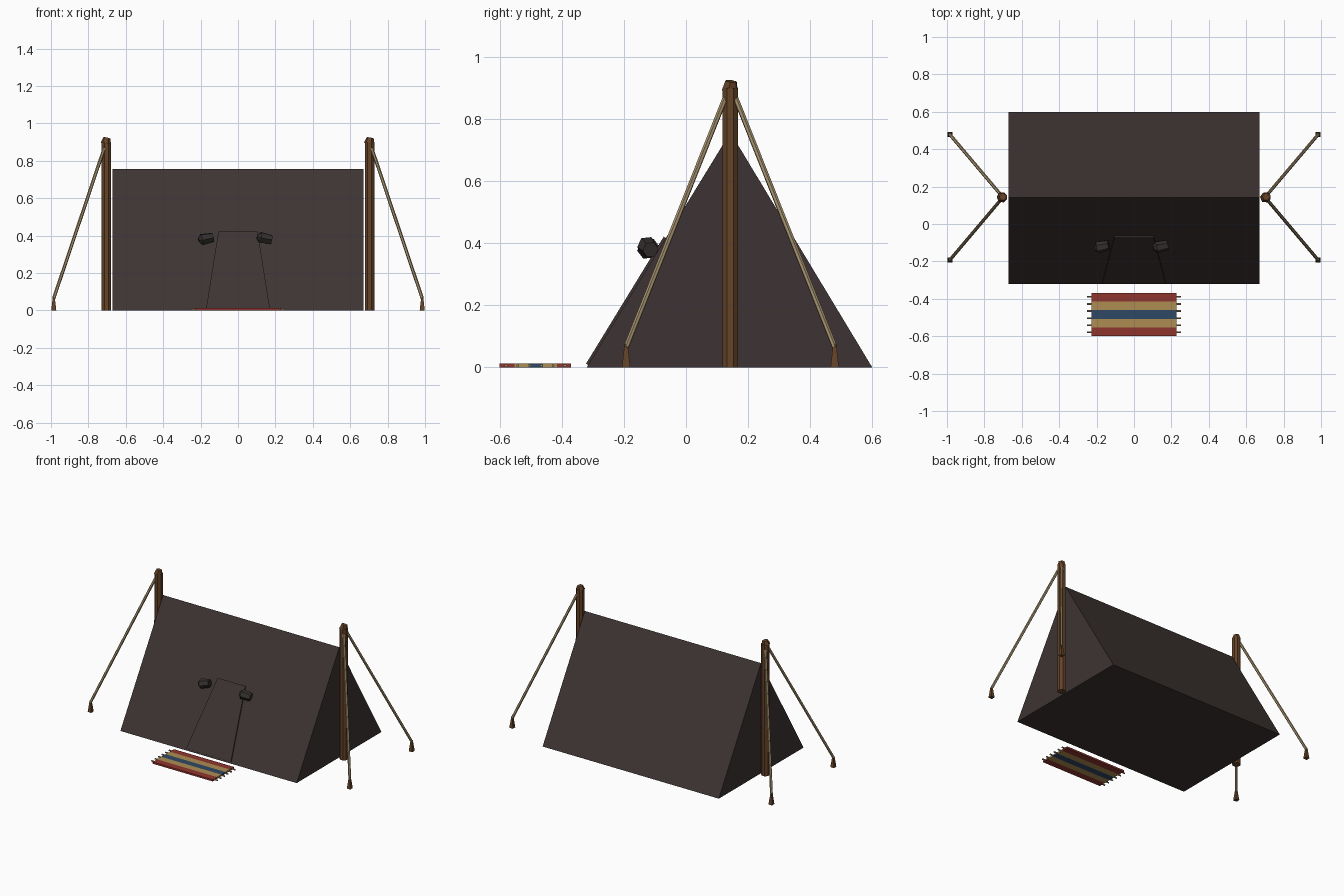
import bpy, bmesh, math
from mathutils import Vector, Euler

if "Cube" in bpy.data.objects:
    bpy.data.objects.remove(bpy.data.objects["Cube"])


def material(name, rgb):
    m = bpy.data.materials.new(name)
    m.use_nodes = True
    m.diffuse_color = (*rgb, 1)
    bsdf = next(n for n in m.node_tree.nodes if n.type == 'BSDF_PRINCIPLED')
    bsdf.inputs["Base Color"].default_value = (*rgb, 1)
    bsdf.inputs["Roughness"].default_value = 0.9
    return m


canvas = material("dark canvas", (0.047, 0.034, 0.033))
tie_cloth = material("tie cloth", (0.036, 0.03, 0.028))
wood = material("brown wood", (0.13, 0.056, 0.021))
rope_tan = material("rope tan", (0.36, 0.27, 0.15))
red = material("rug red", (0.28, 0.035, 0.026))
sand = material("rug sand", (0.42, 0.27, 0.085))
blue = material("rug blue", (0.028, 0.065, 0.125))


def make_object(name, bm, mat):
    bmesh.ops.recalc_face_normals(bm, faces=bm.faces)
    mesh = bpy.data.meshes.new(name)
    bm.to_mesh(mesh)
    bm.free()
    mesh.materials.append(mat)
    obj = bpy.data.objects.new(name, mesh)
    bpy.context.collection.objects.link(obj)
    return obj


def extrude_outline(name, points, offset, mat):
    """Flat outline pushed along an offset into a solid."""
    bm = bmesh.new()
    face = bm.faces.new([bm.verts.new(p) for p in points])
    out = bmesh.ops.extrude_face_region(bm, geom=[face], use_keep_orig=True)
    moved = [g for g in out["geom"] if isinstance(g, bmesh.types.BMVert)]
    bmesh.ops.translate(bm, verts=moved, vec=offset)
    return make_object(name, bm, mat)


def rod(name, a, b, r1, r2, sides, mat, roll=0.0):
    """Tapered straight rod from a to b."""
    a, b = Vector(a), Vector(b)
    bm = bmesh.new()
    bmesh.ops.create_cone(bm, cap_ends=True, segments=sides, radius1=r1,
                          radius2=r2, depth=(b - a).length)
    bmesh.ops.rotate(bm, verts=bm.verts, matrix=Euler((0, 0, roll)).to_matrix())
    turn = Vector((0, 0, 1)).rotation_difference(b - a).to_matrix()
    bmesh.ops.rotate(bm, verts=bm.verts, matrix=turn)
    bmesh.ops.translate(bm, verts=bm.verts, vec=(a + b) / 2)
    return make_object(name, bm, mat)


def box(name, lo, hi, mat):
    x0, y0, z0 = lo
    x1, y1, z1 = hi
    return extrude_outline(name, [(x0, y0, z0), (x1, y0, z0), (x1, y1, z0), (x0, y1, z0)],
                           (0, 0, z1 - z0), mat)


# Tent body
half, front, back, ridge_y, ridge_z = 0.67, -0.32, 0.60, 0.143, 0.757
extrude_outline("tent_body", [(-half, front, 0), (-half, back, 0), (-half, ridge_y, ridge_z)],
                (2 * half, 0, 0), canvas)

# Door flap lying on the front slope
slope = Vector((0, ridge_y - front, ridge_z)).normalized()
normal = Vector((0, -slope.z, slope.y))


def on_slope(x, z):
    return Vector((x, front + z * slope.y / slope.z, z))


extrude_outline("door_flap", [on_slope(-0.17, 0.008), on_slope(0.17, 0.008),
                              on_slope(0.105, 0.417), on_slope(-0.105, 0.417)],
                normal * 0.008, canvas)

# Rolled ties beside the door
for side, name, cx in ((-1, "right", -0.165), (1, "left", 0.148)):
    middle = Vector((cx, -0.12, 0.385))
    lean = Vector((0.03, 0.006, 0.006 * -side))
    rod(name + "_door_tie", middle - lean, middle + lean, 0.032, 0.026, 6, tie_cloth, 0.3)
    rod(name + "_tie_knot", middle + lean * -1.5, middle - lean, 0.012, 0.03, 6, tie_cloth, 0.3)

# Poles, guy ropes and pegs
for side, name in ((-1, "right"), (1, "left")):
    px = 0.704 * side
    rod(name + "_pole", (px, ridge_y, 0), (px, ridge_y, 0.9), 0.027, 0.027, 8, wood, math.pi / 8)
    rod(name + "_pole_cap", (px - 0.003, ridge_y - 0.002, 0.892), (px + 0.003, ridge_y + 0.002, 0.922),
        0.028, 0.02, 6, wood, 0.4)
    for way, end in ((-1, "front"), (1, "back")):
        ex, ey = 0.985 * side, ridge_y + 0.336 * way
        rod(f"{name}_{end}_rope", (px + 0.012 * side, ridge_y + 0.018 * way, 0.865),
            (ex, ey, 0.065), 0.009, 0.009, 6, rope_tan)
        rod(f"{name}_{end}_peg", (ex, ey, 0), (ex, ey, 0.075), 0.019, 0.007, 4, wood, math.pi / 4)

# Striped rug
edges = [-0.60, -0.553, -0.507, -0.461, -0.415, -0.37]
for i, (mat, label) in enumerate(((red, "red"), (sand, "sand"), (blue, "blue"),
                                  (sand, "sand"), (red, "red"))):
    box(f"rug_stripe_{i + 1}_{label}", (-0.228, edges[i], 0), (0.228, edges[i + 1], 0.012), mat)

# Rug fringe
for side in (-1, 1):
    for i in range(6):
        y = -0.58 + i * 0.038
        rod("rug_fringe", (0.225 * side, y, 0.006), (0.252 * side, y, 0.006),
            0.005, 0.005, 5, rope_tan)
